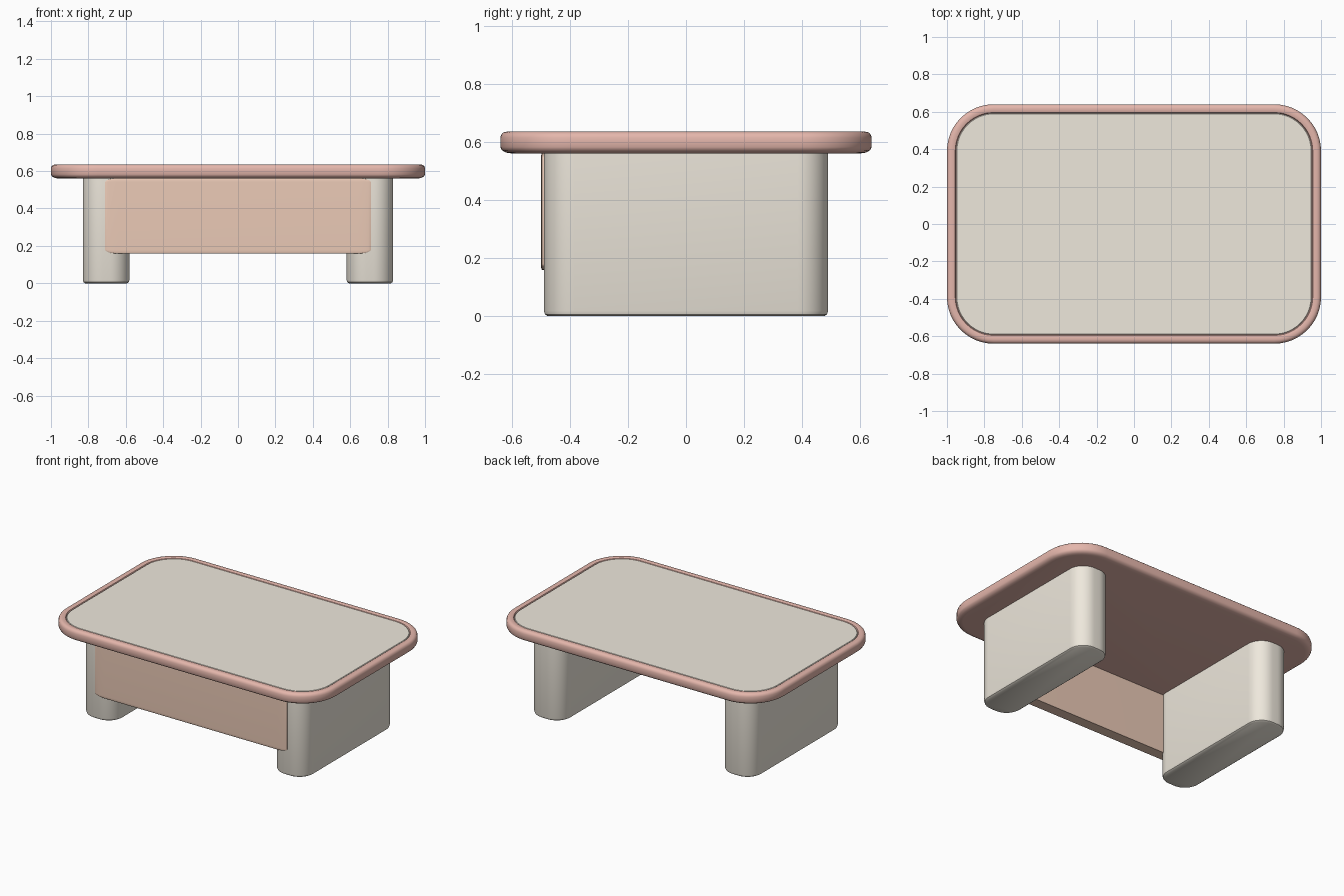
import bpy, bmesh, math

if "Cube" in bpy.data.objects:
    bpy.data.objects.remove(bpy.data.objects["Cube"])


def material(name, color):
    m = bpy.data.materials.new(name)
    m.diffuse_color = (*color, 1)
    m.use_nodes = True
    m.node_tree.nodes["Principled BSDF"].inputs["Base Color"].default_value = m.diffuse_color
    return m


def finish(bm, name, mat):
    bmesh.ops.recalc_face_normals(bm, faces=bm.faces)
    me = bpy.data.meshes.new(name)
    bm.to_mesh(me)
    bm.free()
    me.materials.append(mat)
    ob = bpy.data.objects.new(name, me)
    bpy.context.collection.objects.link(ob)
    bpy.ops.object.select_all(action='DESELECT')
    bpy.context.view_layer.objects.active = ob
    ob.select_set(True)
    bpy.ops.object.shade_smooth_by_angle(angle=math.radians(35))
    return ob


def outline(hx, hy, r, n=12):
    """Rounded rectangle, counter-clockwise."""
    pts = []
    for i, (sx, sy) in enumerate(((1, 1), (-1, 1), (-1, -1), (1, -1))):
        for k in range(n + 1):
            a = math.pi / 2 * (i + k / n)
            pts.append((sx * (hx - r) + r * math.cos(a), sy * (hy - r) + r * math.sin(a)))
    return pts


def rounded_slab(name, hx, hy, r, profile, mat, cx=0):
    """Loft a rounded rectangle through (inset, z) steps and cap both ends."""
    bm = bmesh.new()
    rings = [[bm.verts.new((x + cx, y, z)) for x, y in outline(hx - d, hy - d, r - d)]
             for d, z in profile]
    for a, b in zip(rings, rings[1:]):
        for i in range(len(a)):
            j = (i + 1) % len(a)
            bm.faces.new((a[i], a[j], b[j], b[i]))
    bm.faces.new(rings[0][::-1])
    bm.faces.new(rings[-1])
    return finish(bm, name, mat)


coral = material("coral", (0.78, 0.47, 0.41))
cream = material("cream", (0.86, 0.81, 0.72))
tan = material("tan", (0.83, 0.59, 0.47))

# Tabletop tray with rounded rim
rounded_slab("tabletop_rim", 1.0, 0.64, 0.25,
             [(0.04, 0.56), (0.02, 0.563), (0.006, 0.571), (0, 0.582), (0, 0.615),
              (0.004, 0.626), (0.012, 0.633), (0.022, 0.635), (0.035, 0.635),
              (0.044, 0.632), (0.048, 0.624)], coral)

# Inset top surface
rounded_slab("top_inlay", 0.95, 0.592, 0.202,
             [(0, 0.61), (0, 0.628), (0.003, 0.631)], cream)

# Slab legs with rounded ends
for side, x in (("left", -0.705), ("right", 0.705)):
    rounded_slab(side + "_leg", 0.125, 0.49, 0.105,
                 [(0.013, 0), (0.004, 0.006), (0, 0.018), (0, 0.562)], cream, x)

# Front panel, rounded wider along its length
bm = bmesh.new()
bmesh.ops.create_cube(bm, size=1)
bmesh.ops.bevel(bm, geom=bm.edges[:], offset=0.05, segments=5, profile=0.5, affect='EDGES')
for v in bm.verts:
    v.co = (v.co.x * 1.42, v.co.y * 0.08 - 0.46, v.co.z * 0.402 + 0.36)
finish(bm, "front_panel", tan)
